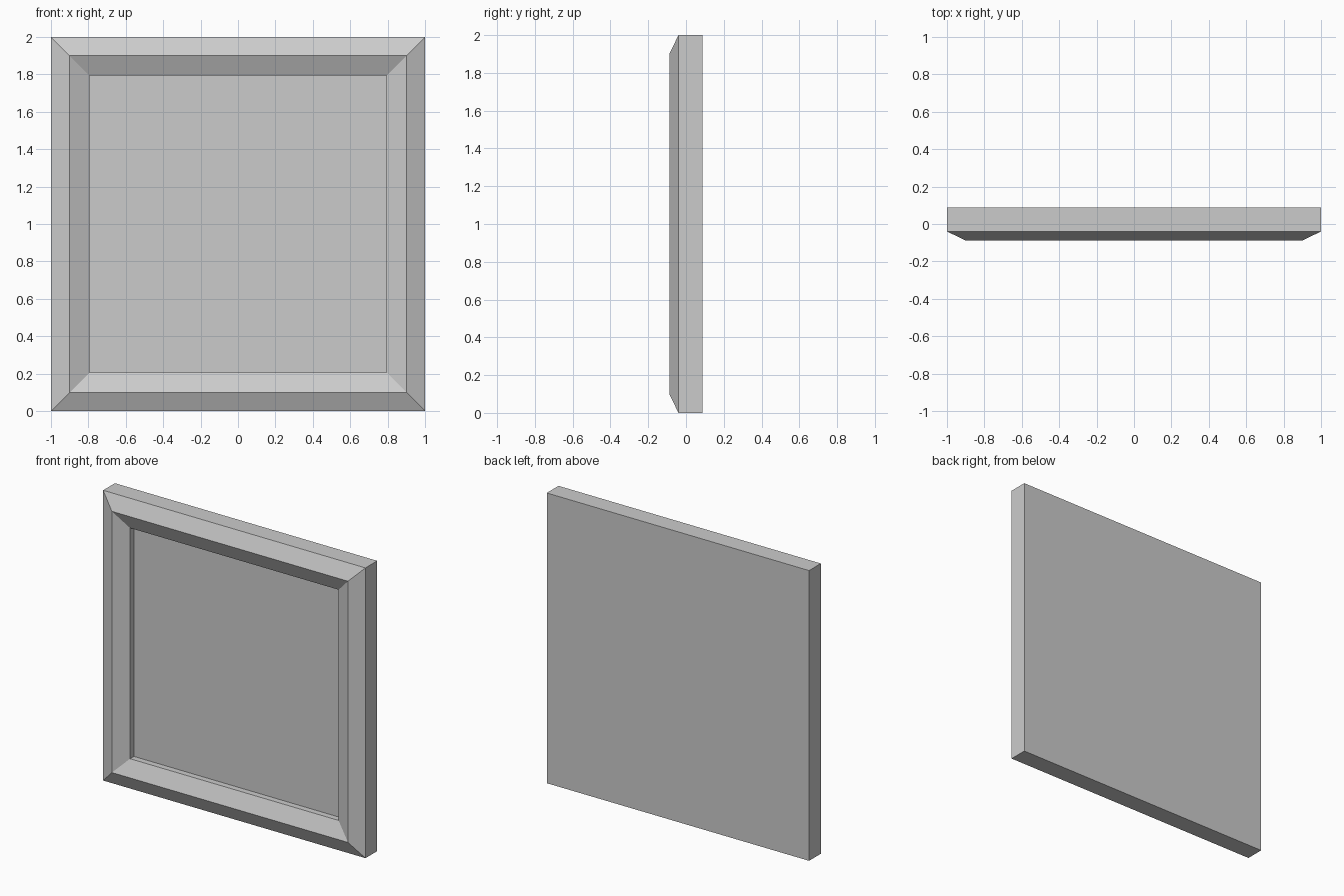
import bpy
import bmesh

if "Cube" in bpy.data.objects:
    bpy.data.objects.remove(bpy.data.objects["Cube"])

# Square rings (half size, y) from the back, around the bevelled rim, to the recessed panel
PROFILE = [
    (1.0, 0.088),     # back
    (1.0, -0.04),     # outer side
    (0.90, -0.088),   # ridge
    (0.795, -0.04),   # inner slope
    (0.795, 0.002),   # recess wall
]


def square_ring(bm, half, y):
    corners = [(-1, -1), (1, -1), (1, 1), (-1, 1)]
    return [bm.verts.new((sx * half, y, 1 + sz * half)) for sx, sz in corners]


# Framed panel: mitred rim and sunken front face in one closed solid
bm = bmesh.new()
rings = [square_ring(bm, half, y) for half, y in PROFILE]
for a, b in zip(rings, rings[1:]):
    for i in range(4):
        j = (i + 1) % 4
        bm.faces.new((a[i], a[j], b[j], b[i]))
bm.faces.new(rings[0])
bm.faces.new(rings[-1])
bmesh.ops.recalc_face_normals(bm, faces=bm.faces)

mesh = bpy.data.meshes.new("framed_panel")
bm.to_mesh(mesh)
bm.free()
panel = bpy.data.objects.new("framed_panel", mesh)
bpy.context.collection.objects.link(panel)
